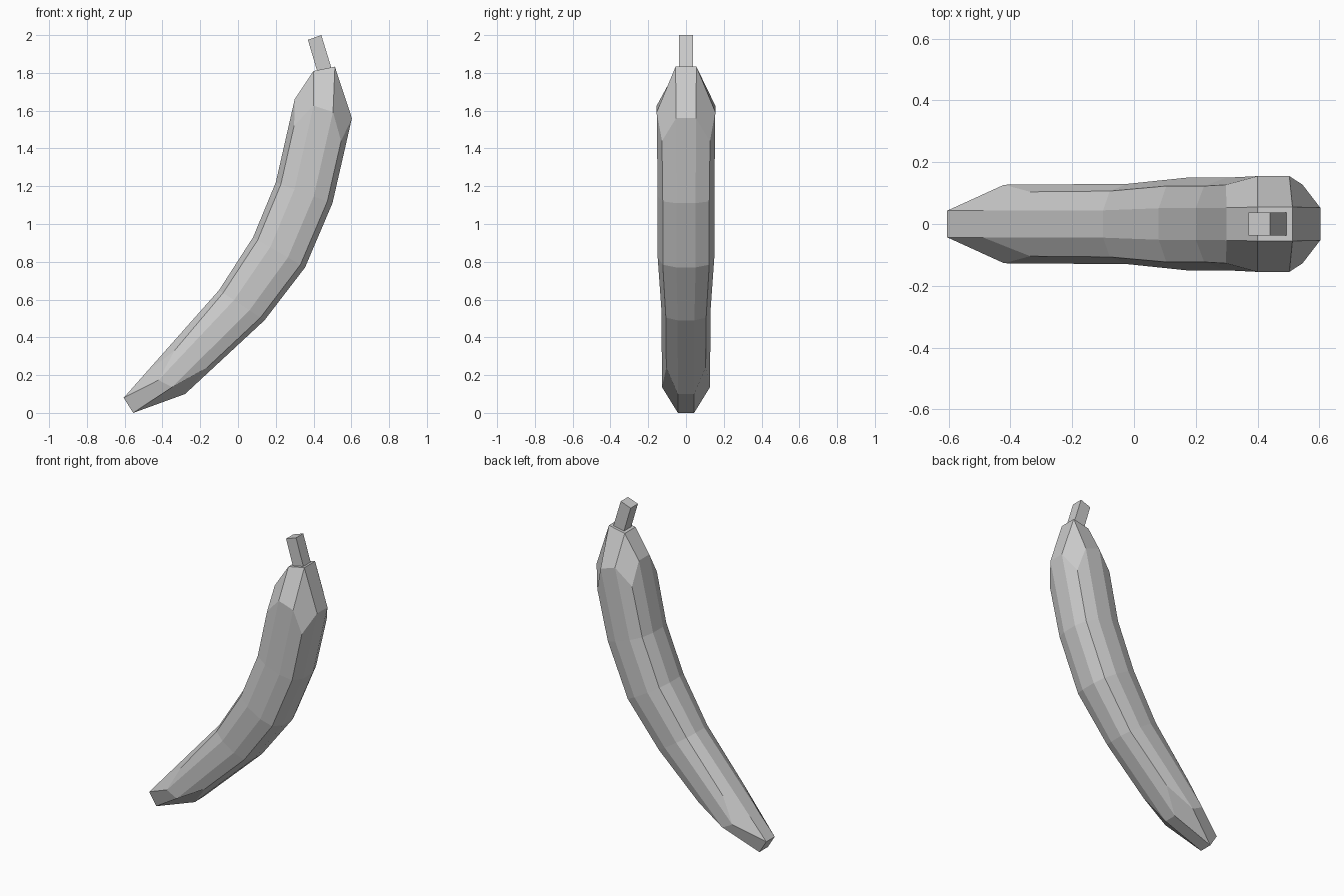
import bpy, bmesh
from mathutils import Vector

if "Cube" in bpy.data.objects:
    bpy.data.objects.remove(bpy.data.objects["Cube"])

K, C = 0.34, 0.82   # facet half-width and rounded corner, as fractions of the radius

def quad_pts(inner, outer, hy):
    """Four corners of a small end face."""
    (xi, zi), (xo, zo) = inner, outer
    return [(xo, hy, zo), (xi, hy, zi), (xi, -hy, zi), (xo, -hy, zo)]

def ring_pts(inner, outer, hy, shift=(0, 0)):
    """Twelve-sided cross-section; shift slides its four corners along the fruit."""
    cx, cz = (inner[0] + outer[0]) / 2, (inner[1] + outer[1]) / 2
    hx, hz = (outer[0] - inner[0]) / 2, (outer[1] - inner[1]) / 2
    pts = []
    a, b = 1, 0
    for _ in range(4):
        for p, q, s in ((1, -K, 0), (1, K, 0), (C, C, 1)):
            u, v = a * p - b * q, b * p + a * q
            pts.append((cx + hx * u + shift[0] * s, hy * v, cz + hz * u + shift[1] * s))
        a, b = -b, a
    return pts

def finish(bm, name):
    bmesh.ops.recalc_face_normals(bm, faces=bm.faces)
    me = bpy.data.meshes.new(name)
    bm.to_mesh(me)
    bm.free()
    ob = bpy.data.objects.new(name, me)
    bpy.context.collection.objects.link(ob)

# Curved fruit body: inner point, outer point, half thickness, corner slide
sections = [
    ((-0.49, 0.21), (-0.28, 0.10), 0.127, (0.135, 0.13)),
    ((-0.10, 0.65), (0.14, 0.49), 0.13),
    ((0.08, 0.93), (0.355, 0.77), 0.15),
    ((0.20, 1.22), (0.50, 1.11), 0.15),
    ((0.30, 1.66), (0.603, 1.56), 0.155, (-0.03, -0.13)),
]
bm = bmesh.new()
add = lambda pts: [bm.verts.new(p) for p in pts]
rings = [add(ring_pts(*s)) for s in sections]
for r, s in zip(rings, rings[1:]):
    for i in range(12):
        j = (i + 1) % 12
        bm.faces.new((r[i], r[j], s[j], s[i]))

# Tapered blossom tip and neck
for r, end in ((rings[0], quad_pts((-0.605, 0.08), (-0.555, 0.0), 0.043)),
               (rings[-1], quad_pts((0.40, 1.81), (0.513, 1.833), 0.055))):
    q = add(end)
    bm.faces.new(q)
    for i in range(4):
        a, b, c, d = (r[(3 * i + n) % 12] for n in (1, 2, 3, 4))
        bm.faces.new((q[i], a, b, c))
        bm.faces.new((q[i], c, d, q[(i + 1) % 4]))
finish(bm, "fruit_body")

# Square stem
bm = bmesh.new()
lo = [bm.verts.new(p) for p in quad_pts((0.425, 1.79), (0.498, 1.815), 0.037)]
hi = [bm.verts.new(p) for p in quad_pts((0.37, 1.975), (0.441, 2.0), 0.037)]
bm.faces.new(lo)
bm.faces.new(hi)
for i in range(4):
    j = (i + 1) % 4
    bm.faces.new((lo[i], lo[j], hi[j], hi[i]))
finish(bm, "stem")
